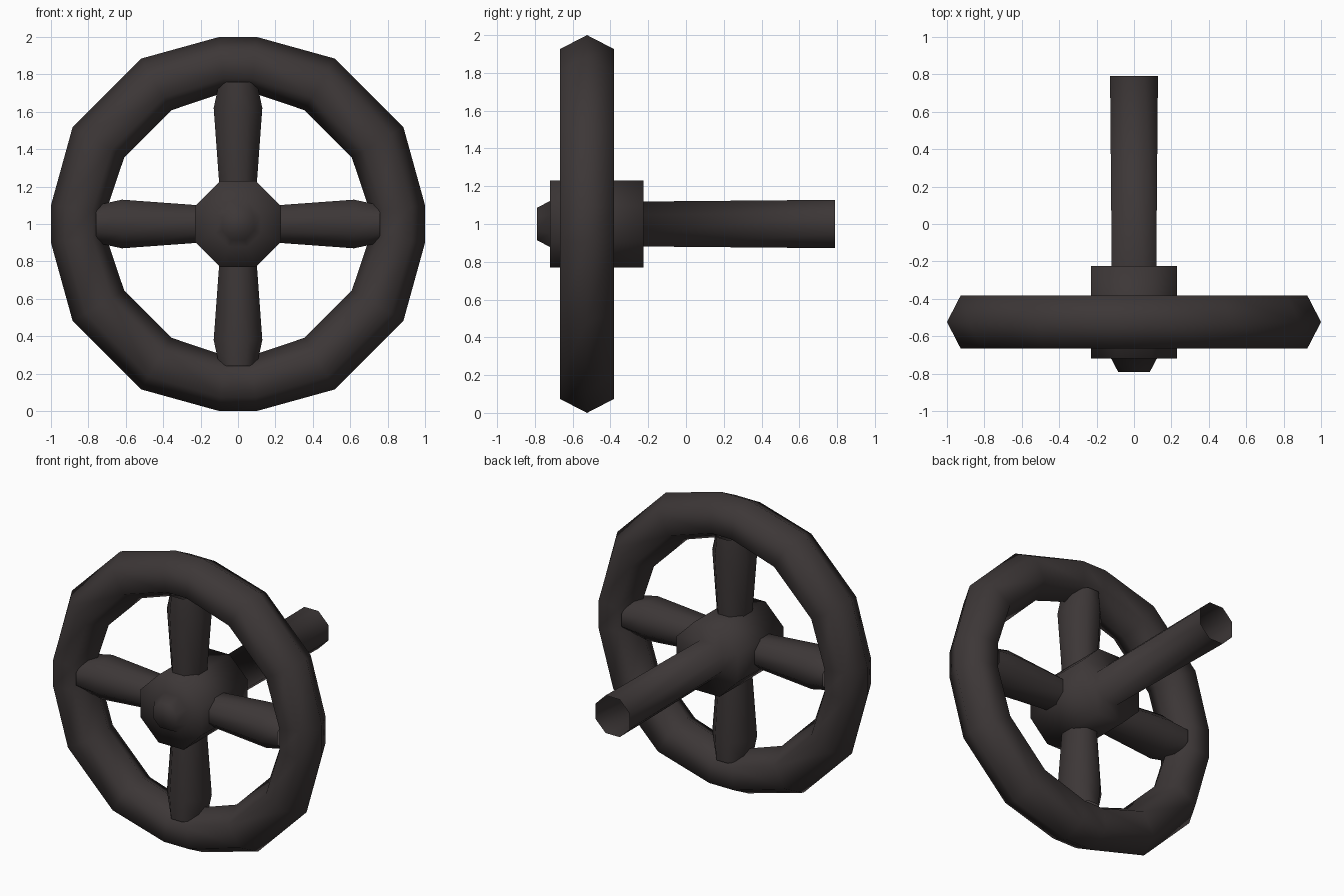
import bpy, bmesh, math
from mathutils import Vector

if "Cube" in bpy.data.objects:
    bpy.data.objects.remove(bpy.data.objects["Cube"])

mat = bpy.data.materials.new("dark iron")
mat.diffuse_color = (0.046, 0.038, 0.038, 1)
mat.use_nodes = True
mat.node_tree.nodes["Principled BSDF"].inputs["Base Color"].default_value = mat.diffuse_color
RIM_Y = -0.524


def skin(name, rings, closed=False, cap_start=False, cap_end=False):
    """Bridge a list of equal-length vertex rings into a smooth shaded object."""
    bm = bmesh.new()
    vr = [[bm.verts.new(p) for p in ring] for ring in rings]
    n = len(vr[0])
    for i in range(len(vr) if closed else len(vr) - 1):
        a, b = vr[i], vr[(i + 1) % len(vr)]
        for j in range(n):
            k = (j + 1) % n
            bm.faces.new((a[j], a[k], b[k], b[j]))
    if cap_start:
        bm.faces.new(vr[0])
    if cap_end:
        bm.faces.new(vr[-1])
    bmesh.ops.recalc_face_normals(bm, faces=bm.faces)
    for f in bm.faces:
        f.smooth = True
    me = bpy.data.meshes.new(name)
    bm.to_mesh(me)
    bm.free()
    me.materials.append(mat)
    ob = bpy.data.objects.new(name, me)
    bpy.context.collection.objects.link(ob)
    return ob


# Rim: hexagonal section swept round 16 stations, bunched at the spokes
rings = []
for q in range(4):
    for deg, outer, inner in ((5.7, 1.005, 0.708), (30.4, 1.025, 0.705),
                              (59.6, 1.025, 0.705), (84.3, 1.005, 0.708)):
        a = math.radians(deg + 90 * q)
        mid, rad = (outer + inner) / 2, (outer - inner) / 2
        ring = []
        for j in range(6):
            t = j * math.pi / 3
            r = mid + rad * math.cos(t)
            ring.append((r * math.cos(a), RIM_Y + 0.165 * math.sin(t), 1 + r * math.sin(a)))
        rings.append(ring)
skin("rim", rings, closed=True)

# Spokes: octagonal tubes flaring towards the rim
c8 = math.cos(math.pi / 8)
for name, q in (("right_spoke", 0), ("top_spoke", 1), ("left_spoke", 2), ("bottom_spoke", 3)):
    out = Vector((math.cos(q * math.pi / 2), 0, math.sin(q * math.pi / 2)))
    side = Vector((-out.z, 0, out.x))
    rings = []
    for r, w, d in ((0.18, 0.098, 0.115), (0.62, 0.13, 0.135), (0.76, 0.10, 0.135)):
        ring = []
        for j in range(8):
            t = (j + 0.5) * math.pi / 4
            ring.append(out * r + side * (w * math.cos(t) / c8)
                        + Vector((0, RIM_Y + d * math.sin(t) / c8, 1)))
        rings.append(ring)
    skin(name, rings)

# Hub, front nub and open-ended shaft: one octagonal turned profile (y, flat radius)
profile = ((-0.79, 0.085), (-0.72, 0.122), (-0.72, 0.23), (-0.225, 0.23),
           (-0.225, 0.119), (0.79, 0.128))
rings = []
for y, r in profile:
    rings.append([(r / c8 * math.cos((j + 0.5) * math.pi / 4), y,
                   1 + r / c8 * math.sin((j + 0.5) * math.pi / 4)) for j in range(8)])
skin("hub_and_shaft", rings, cap_start=True)
